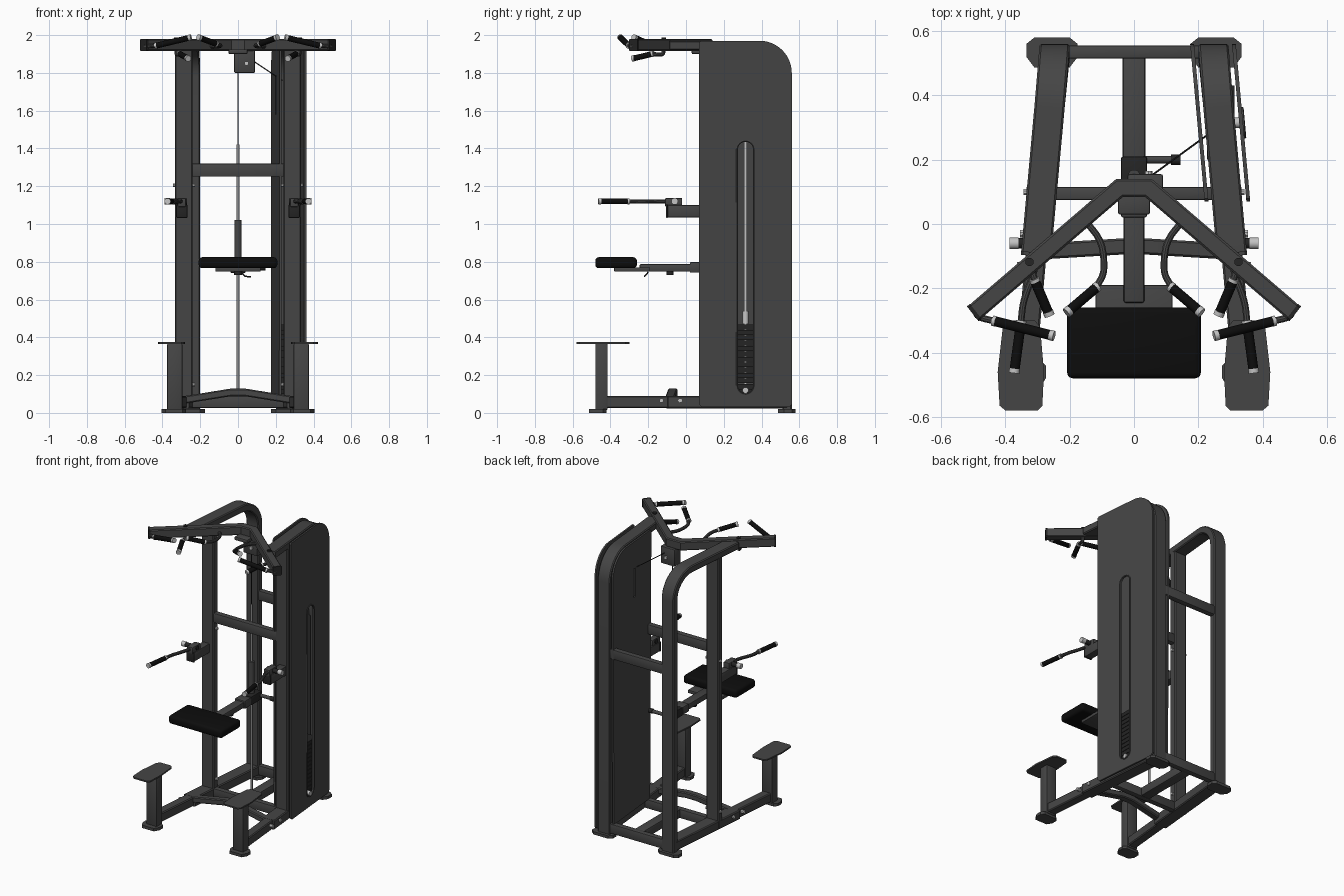
import bpy, bmesh, math
from mathutils import Vector as V

if "Cube" in bpy.data.objects:
    bpy.data.objects.remove(bpy.data.objects["Cube"])


def material(name, r):
    m = bpy.data.materials.new(name)
    m.diffuse_color = (r, r, r, 1)
    m.use_nodes = True
    m.node_tree.nodes["Principled BSDF"].inputs["Base Color"].default_value = m.diffuse_color
    return m


FRAME = material("charcoal paint", 0.06)
BLACK = material("black rubber", 0.004)
DARK = material("dark plastic", 0.018)
STEEL = material("bright steel", 0.55)
ROD = material("brushed steel", 0.25)


def finish(name, bm, mat, smooth=True):
    bmesh.ops.recalc_face_normals(bm, faces=bm.faces)
    me = bpy.data.meshes.new(name)
    bm.to_mesh(me)
    bm.free()
    ob = bpy.data.objects.new(name, me)
    bpy.context.collection.objects.link(ob)
    me.materials.append(mat)
    if smooth:
        bpy.ops.object.select_all(action='DESELECT')
        ob.select_set(True)
        bpy.context.view_layer.objects.active = ob
        bpy.ops.object.shade_smooth_by_angle(angle=math.radians(35))
    return ob


def rect(w, h, c=0.006):
    a, b = w / 2, h / 2
    return [(a, -b + c), (a, b - c), (a - c, b), (-a + c, b),
            (-a, b - c), (-a, -b + c), (-a + c, -b), (a - c, -b)]


def circle(r, n=14):
    return [(r * math.cos(i * math.tau / n), r * math.sin(i * math.tau / n)) for i in range(n)]


def sweep(name, pts, profile, mat=FRAME, ref=(0, 0, 1)):
    """Sweep a closed profile along a path; its first axis follows ref."""
    pts = [V(p) for p in pts]
    bm, rings = bmesh.new(), []
    for i, p in enumerate(pts):
        a = (p - pts[i - 1]).normalized() if i else (pts[1] - p).normalized()
        b = (pts[i + 1] - p).normalized() if i < len(pts) - 1 else a
        t = (a + b).normalized()
        side = V(ref) - t * V(ref).dot(t)
        side.normalize()
        nor = t.cross(side) / max(0.5, t.dot(a))
        rings.append([bm.verts.new(p + side * u + nor * v) for u, v in profile])
    n = len(profile)
    for r, s in zip(rings, rings[1:]):
        for k in range(n):
            bm.faces.new((r[k], r[(k + 1) % n], s[(k + 1) % n], s[k]))
    bm.faces.new(rings[0])
    bm.faces.new(rings[-1])
    return finish(name, bm, mat)


def rod(name, a, b, r, mat, n=14):
    ref = (1, 0, 0) if abs(a[0] - b[0]) < 0.02 else (0, 0.3, 1)
    return sweep(name, [a, b], circle(r, n), mat, ref)


def curve(pts, steps=4):
    """Smooth path through control points, rounding each inner corner."""
    pts = [V(p) for p in pts]
    out = [pts[0]]
    for a, p, b in zip(pts, pts[1:], pts[2:]):
        s, e = p.lerp(a, 0.4), p.lerp(b, 0.4)
        out += [s.lerp(p, i / steps).lerp(p.lerp(e, i / steps), i / steps) for i in range(steps + 1)]
    return out + [pts[-1]]


def box(name, x, y, z, mat=FRAME, bevel=0.006, segs=2):
    bm = bmesh.new()
    bmesh.ops.create_cube(bm, size=1)
    for v in bm.verts:
        v.co = [lo + (c + 0.5) * (hi - lo) for c, (lo, hi) in zip(v.co, (x, y, z))]
    if bevel:
        bmesh.ops.bevel(bm, geom=bm.edges[:], offset=bevel, segments=segs, affect='EDGES', profile=0.5)
    return finish(name, bm, mat)


def plate(name, loops, depth, mat=FRAME):
    """Fill 3D outlines (holes allowed) and extrude them by depth."""
    bm = bmesh.new()
    for loop in loops:
        vs = [bm.verts.new(p) for p in loop]
        for a, b in zip(vs, vs[1:] + vs[:1]):
            bm.edges.new((a, b))
    bmesh.ops.triangle_fill(bm, edges=bm.edges[:], use_beauty=True)
    ext = bmesh.ops.extrude_face_region(bm, geom=bm.faces[:])
    bmesh.ops.translate(bm, vec=V(depth), verts=[e for e in ext['geom'] if isinstance(e, bmesh.types.BMVert)])
    return finish(name, bm, mat)


def fx(y):
    """Centre line of the splayed side frames."""
    return 0.296 - 0.0917 * y


def arc(cy, cz, r, a0, a1, n):
    return [(cy + r * math.cos(math.radians(a0 + (a1 - a0) * i / n)),
             cz + r * math.sin(math.radians(a0 + (a1 - a0) * i / n))) for i in range(n + 1)]


# Side frames, foot rests, handles: mirrored left and right
for s, tag in ((-1, "left"), (1, "right")):
    def P(x, y, z):
        return (s * x, y, z)

    def F(y, z, off=0.0):
        return (s * (fx(y) + off), y, z)

    hoop = [(0.535, 0.02)] + arc(0.365, 1.775, 0.17, 0, 90, 10) + [(-0.09, 1.945)]
    sweep(tag + "_rear_post_and_top_rail", [F(*p) for p in hoop], rect(0.094, 0.05), ref=(1, 0, 0))
    sweep(tag + "_front_post", [F(0.095, 0.03), F(0.095, 1.93)], rect(0.094, 0.05), ref=(1, 0, 0))
    sweep(tag + "_base_rail", [F(0.53, 0.057), F(-0.1, 0.057)], rect(0.094, 0.066), ref=(1, 0, 0))
    sweep(tag + "_base_extension", [F(-0.08, 0.057), P(0.335, -0.43, 0.057)], rect(0.065, 0.064), ref=(1, 0, 0))

    # Foot rest
    box(tag + "_foot_post", sorted((s * 0.295, s * 0.375)), (-0.48, -0.415), (0.015, 0.368))
    outline = [(0.30, -0.58), (0.285, -0.565), (0.28, -0.46), (0.292, -0.32), (0.308, -0.30),
               (0.39, -0.30), (0.408, -0.32), (0.424, -0.46), (0.418, -0.565), (0.40, -0.58)]
    plate(tag + "_foot_plate", [[P(x, y, 0.366) for x, y in outline]], (0, 0, 0.01))

    # Floor pads
    for nm, cx, cy in (("rear", 0.255, 0.535), ("front", 0.34, -0.465)):
        pad = [(cx + dx, cy + dy) for dx, dy in ((-0.08, -0.015), (-0.055, -0.048), (0.055, -0.048), (0.08, -0.015),
                                                 (0.08, 0.025), (0.055, 0.045), (-0.055, 0.045), (-0.08, 0.025))]
        if nm == "front":
            pad = [(cx + (x - cx) * 0.82, y) for x, y in pad]
        plate(f"{tag}_{nm}_floor_pad", [[P(x, y, 0) for x, y in pad]], (0, 0, 0.02))

    # Pull-up grips: tube, rubber sleeve, steel end cap
    def handle(nm, path, grip_a, grip_b, r=0.011):
        a, b = V(P(*grip_a)), V(P(*grip_b))
        d = (b - a).normalized()
        sweep(f"{tag}_{nm}_tube", curve([P(*p) for p in path] + [a, a + d * 0.03]), circle(r, 10), FRAME, (0, 0, 1))
        rod(f"{tag}_{nm}_grip", a, b, 0.0155, BLACK)
        rod(f"{tag}_{nm}_collar", a - d * 0.01, a, 0.0165, STEEL)
        rod(f"{tag}_{nm}_cap", b, b + d * 0.014, 0.0165, STEEL)

    handle("outer", [(0.495, -0.265, 1.945), (0.485, -0.29, 1.94)], (0.43, -0.303, 1.945), (0.262, -0.345, 1.985))
    handle("inner", [(0.175, 0.035, 1.94), (0.10, -0.05, 1.94), (0.09, -0.15, 1.945)],
           (0.12, -0.2, 1.955), (0.2, -0.268, 1.985))
    handle("lower", [(0.325, -0.12, 1.93), (0.325, -0.12, 1.895)], (0.307, -0.18, 1.90), (0.268, -0.272, 1.878))

    # Dip handle with its bracket
    box(tag + "_dip_bracket", sorted((s * 0.27, s * 0.325)), (-0.10, 0.08), (1.035, 1.10))
    box(tag + "_dip_bracket_cap", sorted((s * 0.268, s * 0.327)), (-0.106, -0.096), (1.033, 1.102), DARK, 0.003)
    rod(tag + "_dip_pivot", P(0.27, -0.06, 1.12), P(0.385, -0.06, 1.12), 0.016, DARK)
    rod(tag + "_dip_pivot_cap", P(0.36, -0.06, 1.12), P(0.388, -0.06, 1.12), 0.018, STEEL)
    box(tag + "_dip_clamp", sorted((s * 0.275, s * 0.32)), (-0.11, -0.02), (1.09, 1.138))
    handle("dip", [(0.295, -0.06, 1.12), (0.31, -0.15, 1.12), (0.345, -0.24, 1.118)],
           (0.352, -0.31, 1.12), (0.371, -0.45, 1.12))

    # Bar end caps and bolts
    e = V((s * 0.785, -0.62, 0)).normalized()
    sweep(tag + "_bar_end_cap", [V(P(0.492, -0.272, 1.948)), V(P(0.492, -0.272, 1.948)) + e * 0.012], rect(0.064, 0.059), DARK)
    rod(tag + "_bar_bolt", P(0.325, -0.118, 1.97), P(0.325, -0.118, 1.988), 0.013, DARK)
    for k, y in enumerate((-0.13, -0.03)):
        rod(f"{tag}_base_bolt_{k}", F(y, 0.065, 0.03), F(y, 0.065, 0.056), 0.012, STEEL, 8)
    for z in (0.15, 1.205):
        rod(f"{tag}_post_bolt_{z}", F(0.10, z, -0.06), F(0.10, z, 0.057), 0.01, STEEL, 8)

# V-shaped pull-up bar
sweep("pull_up_bar", [(-0.495, -0.274, 1.948), (-0.045, 0.112, 1.948), (0.045, 0.112, 1.948), (0.495, -0.274, 1.948)],
      rect(0.062, 0.056))

# Cross members and base
for nm, y, z in (("front_upper", 0.095, 1.285), ("rear_upper", 0.535, 1.285), ("rear_base", 0.535, 0.06)):
    x = fx(y) - 0.04
    box(nm + "_cross_beam", (-x, x), (y - 0.02, y + 0.02), (z - 0.034, z + 0.034))
box("front_base_cross_beam", (-0.25, 0.25), (0.075, 0.115), (0.027, 0.09))
box("base_spine", (-0.035, 0.035), (0.10, 0.53), (0.03, 0.09))
sweep("base_chevron_brace", [(-0.29, -0.085, 0.068), (-0.04, -0.07, 0.108), (0.04, -0.07, 0.108), (0.29, -0.085, 0.068)],
      rect(0.05, 0.04), ref=(0, 1, 0))

# Shroud around the weight stack
body = [(0.07, 0.045), (0.085, 0.03), (0.545, 0.03), (0.56, 0.045)] + arc(0.39, 1.8, 0.17, 0, 90, 12) + [(0.08, 1.97), (0.07, 1.96)]
slot = arc(0.315, 1.395, 0.045, 0, 180, 8) + arc(0.315, 0.145, 0.045, 180, 360, 8)
plate("outer_shroud", [[(fx(y) + 0.06, y, z) for y, z in lp] for lp in (body, slot)], (0.012, 0, 0))
window = [(0.27, 1.58), (0.295, 1.58), (0.295, 1.78), (0.27, 1.78)]
inner = [(y, max(z, 0.09)) for y, z in body[1:3]] + body[4:]
plate("inner_shroud", [[(fx(y) - 0.07, y, z) for y, z in lp] for lp in (inner, window)], (0.012, 0, 0))
sweep("slot_trim", [(fx(y) + 0.073, y, z) for y, z in slot + slot[:1]], circle(0.005, 6), FRAME, (1, 0, 0))
for k, z in enumerate((0.21, 0.76, 1.38, 1.76)):
    for y in (0.095, 0.545):
        rod(f"shroud_bolt_{k}", (fx(y) + 0.065, y, z), (fx(y) + 0.078, y, z), 0.009, STEEL, 8)

# Weight stack with guide rod and selector
sx = fx(0.315)
for k in range(13):
    z = 0.1 + k * 0.0285
    box(f"weight_plate_{k}", (sx - 0.04, sx + 0.045), (0.2, 0.43), (z, z + 0.0255), DARK, 0)
rod("stack_rod", (sx + 0.02, 0.315, 0.05), (sx + 0.02, 0.315, 1.9), 0.009, STEEL)
rod("stack_coupling", (sx + 0.02, 0.315, 0.47), (sx + 0.02, 0.315, 0.54), 0.016, STEEL)
rod("selector_pin", (sx + 0.04, 0.315, 0.12), (sx + 0.075, 0.315, 0.12), 0.016, STEEL)

# Central guide column, carriage and cables
cy = 0.15
rod("guide_rod", (0, cy, 0.08), (0, cy, 1.42), 0.008, ROD)
rod("guide_sleeve", (0, cy, 0.8), (0, cy, 1.02), 0.019, FRAME)
rod("lift_cable", (0, cy, 1.40), (0, cy, 1.85), 0.003, DARK, 6)
rod("cross_cable", (0.04, 0.14, 1.89), (0.235, 0.282, 1.76), 0.003, DARK, 6)
box("pulley_box", (-0.02, 0.09), (0.085, 0.155), (1.80, 1.92))
rod("pulley_bolt", (0.045, 0.075, 1.85), (0.045, 0.165, 1.85), 0.012, STEEL, 8)
box("pulley_bracket", (-0.05, 0.05), (0.03, 0.10), (1.90, 1.925))
box("carriage", (-0.04, 0.04), (0.09, 0.21), (0.74, 0.80), DARK)
rod("carriage_pin", (0.03, 0.2, 0.77), (0.125, 0.2, 0.77), 0.012, FRAME)
rod("carriage_pin_knob", (0.115, 0.2, 0.77), (0.145, 0.2, 0.77), 0.016, DARK)

# Knee pad and its arm
box("knee_arm", (-0.032, 0.032), (-0.245, 0.12), (0.748, 0.788))
box("knee_arm_sleeve", (-0.04, 0.04), (0.02, 0.09), (0.742, 0.798))
box("knee_pad_mount", (-0.12, 0.12), (-0.38, -0.19), (0.748, 0.770), FRAME, 0.004)
box("knee_pad", (-0.208, 0.208), (-0.48, -0.26), (0.766, 0.824), BLACK, 0.018, 3)
rod("knee_arm_knob", (0, -0.085, 0.73), (0, -0.085, 0.75), 0.02, DARK)
sweep("release_lever", curve([(0.02, -0.2, 0.745), (0.035, -0.22, 0.722), (0.07, -0.22, 0.722)]), circle(0.004, 8), DARK, (0, 1, 0))
